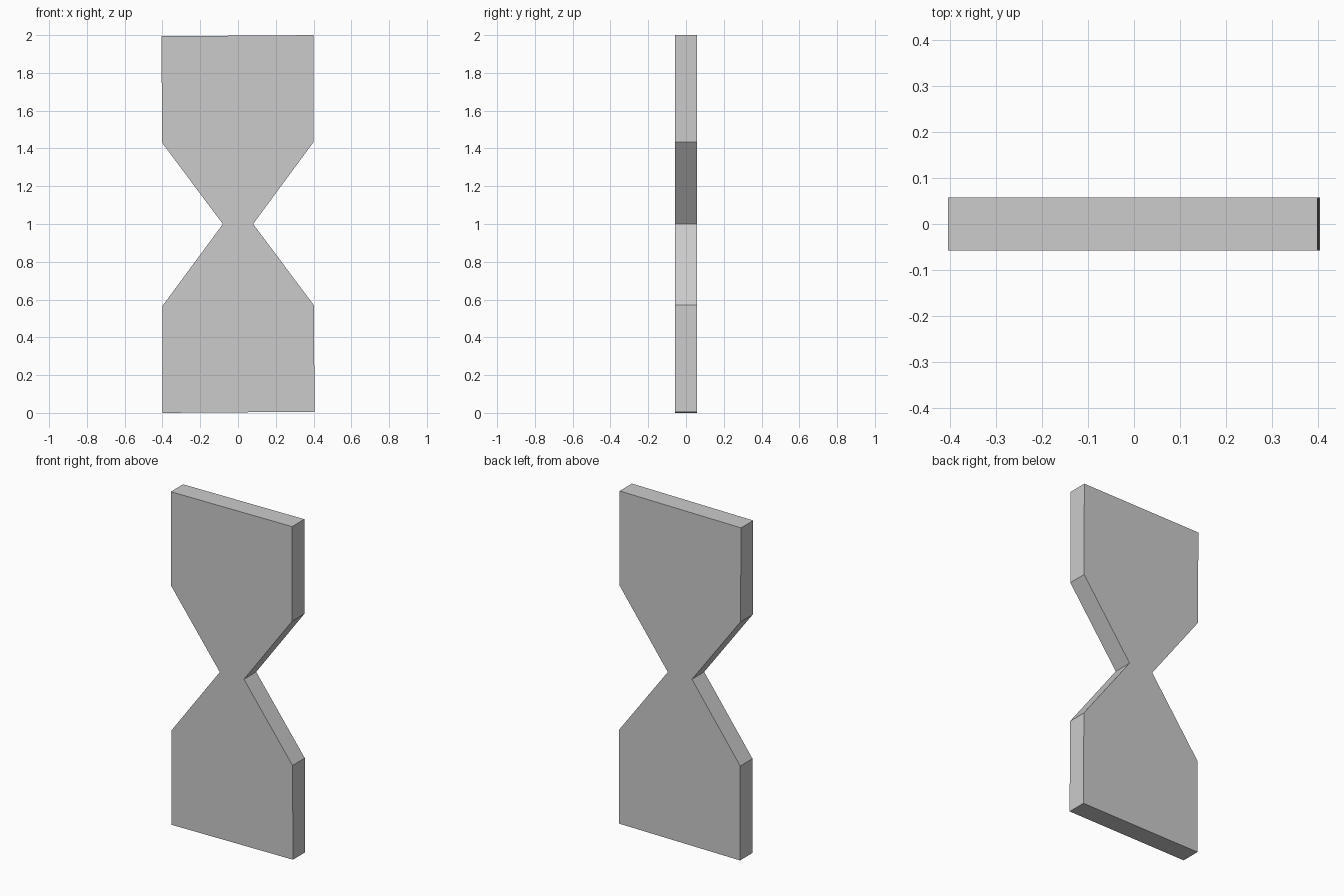
import bpy, bmesh

if "Cube" in bpy.data.objects:
    bpy.data.objects.remove(bpy.data.objects["Cube"])

HALF_DEPTH = 0.058

# Right side of the hourglass outline, from bottom to top (x, z)
right = [(0.405, 0.006), (0.402, 0.57), (0.08, 1.0), (0.40, 1.434), (0.399, 2.0)]
# The left side is the same outline turned half way round the waist centre
outline = right + [(-x, 2.0 - z) for x, z in right]

# Flat plate extruded front to back
bm = bmesh.new()
front = bm.faces.new([bm.verts.new((x, -HALF_DEPTH, z)) for x, z in outline])
extruded = bmesh.ops.extrude_face_region(bm, geom=[front], use_keep_orig=True)
moved = [g for g in extruded["geom"] if isinstance(g, bmesh.types.BMVert)]
bmesh.ops.translate(bm, verts=moved, vec=(0, 2 * HALF_DEPTH, 0))
bmesh.ops.recalc_face_normals(bm, faces=bm.faces[:])

mesh = bpy.data.meshes.new("hourglass_plate")
bm.to_mesh(mesh)
bm.free()
bpy.context.collection.objects.link(bpy.data.objects.new("hourglass_plate", mesh))
